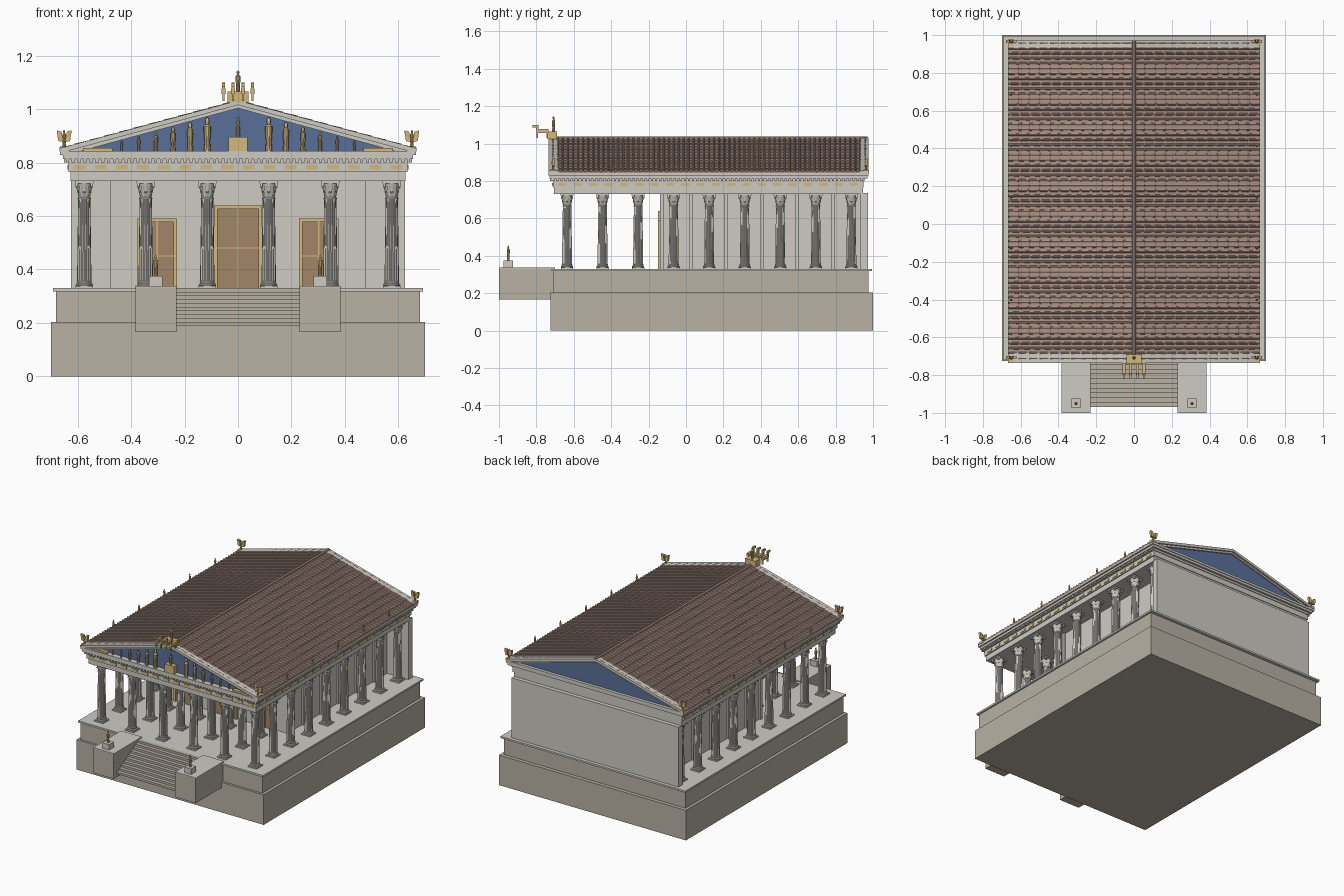
import bpy, bmesh, math
from mathutils import Vector

if "Cube" in bpy.data.objects:
    bpy.data.objects.remove(bpy.data.objects["Cube"])

def mat(name, c):
    m = bpy.data.materials.new(name)
    m.diffuse_color = (*c, 1)
    m.use_nodes = True
    m.node_tree.nodes["Principled BSDF"].inputs["Base Color"].default_value = m.diffuse_color
    return m

MARBLE = mat("marble", (0.62, 0.60, 0.55))
STONE = mat("stone", (0.48, 0.44, 0.37))
GOLD = mat("gold", (0.66, 0.48, 0.20))
BLUE = mat("blue", (0.10, 0.16, 0.32))
TILE = mat("terracotta", (0.42, 0.29, 0.24))
DOOR = mat("door_bronze", (0.36, 0.24, 0.14))

def box(bm, x0, x1, y0, y1, z0, z1):
    prism(bm, [(x0, z0), (x1, z0), (x1, z1), (x0, z1)], y0, y1)

def prism(bm, pts, y0, y1):
    """Extrude an xz outline along y."""
    a = [bm.verts.new((x, y0, z)) for x, z in pts]
    b = [bm.verts.new((x, y1, z)) for x, z in pts]
    bm.faces.new(a)
    bm.faces.new(b[::-1])
    for i in range(len(a)):
        j = (i + 1) % len(a)
        bm.faces.new((a[i], b[i], b[j], a[j]))

def lathe(bm, prof, x, y, z, n=12, flute=0.0):
    rings = []
    for r, h in prof:
        ring = []
        for i in range(n):
            t = 2 * math.pi * i / n
            q = r * (1 - flute * (i % 2))
            ring.append(bm.verts.new((x + q * math.cos(t), y + q * math.sin(t), z + h)))
        rings.append(ring)
    for a, b in zip(rings, rings[1:]):
        for i in range(n):
            j = (i + 1) % n
            bm.faces.new((a[i], a[j], b[j], b[i]))
    bm.faces.new(rings[0][::-1])
    bm.faces.new(rings[-1])

def figure(bm, x, y, z, h):
    """Simple robed standing figure."""
    prof = [(.10, 0), (.085, .3), (.11, .6), (.105, .74), (.04, .80), (.062, .87), (.055, .95), (.015, 1)]
    lathe(bm, [(r * h, k * h) for r, k in prof], x, y, z, 10)

def finish(bm, name, material, smooth=False):
    bmesh.ops.recalc_face_normals(bm, faces=bm.faces)
    me = bpy.data.meshes.new(name)
    bm.to_mesh(me)
    bm.free()
    me.materials.append(material)
    ob = bpy.data.objects.new(name, me)
    bpy.context.collection.objects.link(ob)
    if smooth:
        bpy.ops.object.select_all(action='DESELECT')
        ob.select_set(True)
        bpy.context.view_layer.objects.active = ob
        bpy.ops.object.shade_smooth_by_angle(angle=math.radians(35))
    return ob

def boxes(name, material, items):
    bm = bmesh.new()
    for b in items:
        box(bm, *b)
    return finish(bm, name, material)

# podium, stairs and cheek walls
boxes("podium", STONE, [(-.70, .70, -.725, 1, 0, .203), (-.68, .68, -.71, .975, .203, .32)])
boxes("podium_floor", MARBLE, [(-.692, .692, -.72, .995, .318, .33)])
N = 10
boxes("front_stairs", STONE, [(-.23, .23, -.97 + .25 * i / N, -.72, .19 if i == 0 else .19 + .014 * i, .19 + .014 * (i + 1))
                              for i in range(N)])
boxes("stair_cheeks", STONE, [(s * .307 - .077, s * .307 + .077, -1, -.70, .167, .332) for s in (-1, 1)])
boxes("cheek_caps", MARBLE, [(s * .307 - .078, s * .307 + .078, -1, -.70, .332, .338) for s in (-1, 1)])
boxes("statue_pedestals", MARBLE, [(s * .307 - .025, s * .307 + .025, -.975, -.925, .338, .375) for s in (-1, 1)])

# cella with pilasters and full-width back wall
walls = [(-.465, .465, -.135, .95, .33, .735), (-.625, .625, .93, .972, .33, .735)]
for s in (-1, 1):
    walls += [(s * .468 - .008, s * .468 + .008, y - .01, y + .01, .33, .735)
              for y in (-.128, .025, .215, .405, .595, .785)]
boxes("cella_walls", MARBLE, walls)

# three doorways
frame, panel = [], []
for cx, w, top, mid in ((0, .09, .64, .48), (-.302, .074, .59, .45), (.302, .074, .59, .45)):
    f = .013
    panel.append((cx - w + f, cx + w - f, -.142, -.134, .33, top - f))
    frame += [(cx - w, cx - w + f, -.15, -.134, .33, top), (cx + w - f, cx + w, -.15, -.134, .33, top),
              (cx - w, cx + w, -.15, -.134, top - f, top),
              (cx - w + f, cx + w - f, -.145, -.14, mid - .002, mid + .002),
              (cx - .002, cx + .002, -.145, -.14, .33, top - f)]
boxes("door_panels", DOOR, panel)
boxes("door_frames", GOLD, frame)

# one column with base, fluted shaft and leafy capital
bm = bmesh.new()
box(bm, -.033, .033, -.033, .033, 0, .008)
lathe(bm, [(.031, .008), (.033, .012), (.031, .016), (.027, .018), (.027, .021), (.029, .024), (.027, .027)], 0, 0, 0, 24)
lathe(bm, [(.0265, .027), (.026, .12), (.0245, .22), (.0225, .335)], 0, 0, 0, 40, .07)
lathe(bm, [(.024, .333), (.025, .337), (.022, .341), (.023, .365), (.031, .392)], 0, 0, 0, 20)
for row, (z, h) in enumerate(((.34, .022), (.345, .038))):
    for i in range(8):
        t = math.pi * (i + .5 * row) / 4
        d, s = Vector((math.cos(t), math.sin(t), 0)), Vector((-math.sin(t), math.cos(t), 0))
        strip = []
        for r, k, w in ((.022, 0, .006), (.027, .7, .008), (.033, 1, .005), (.034, .85, .003)):
            c = d * r + Vector((0, 0, z + k * h))
            strip.append((bm.verts.new(c - s * w), bm.verts.new(c + s * w)))
        for a, b in zip(strip, strip[1:]):
            bm.faces.new((a[0], a[1], b[1], b[0]))
for sx in (-1, 1):
    for sy in (-1, 1):
        box(bm, sx * .028 - .005, sx * .028 + .005, sy * .028 - .005, sy * .028 + .005, .378, .392)
box(bm, -.035, .035, -.035, .035, .392, .403)
column = finish(bm, "column", MARBLE, True)
spots = [(-.575 + .23 * i, -.636 + .19 * j) for j in range(9) for i in range(6) if j < 3 or i in (0, 5)]
for k, (x, y) in enumerate(spots):
    ob = column if k == 0 else bpy.data.objects.new("column", column.data)
    if k:
        bpy.context.collection.objects.link(ob)
    ob.location = (x, y, .33)

# stepped entablature with dentils and gilt plaques
boxes("entablature", MARBLE, [(-w, w, a, b, c, d) for w, a, b, c, d in (
    (.627, -.705, .945, .73, .765), (.634, -.712, .95, .765, .80), (.638, -.716, .955, .80, .813),
    (.655, -.73, .97, .813, .828), (.665, -.735, .975, .828, .843))])
dent = [(x - .006, x + .006, -.727, -.71, .80, .813) for x in [-.638 + .022 * i for i in range(59)]]
plaq = [(x - .022, x + .022, -.716, -.71, .773, .79) for x in [-.5925 + .079 * i for i in range(16)]]
for s in (-1, 1):
    dent += [(s * .643 - .008, s * .643 + .008, y - .006, y + .006, .80, .813) for y in [-.71 + .022 * i for i in range(76)]]
    plaq += [(s * .634 - .004, s * .634 + .004, y - .022, y + .022, .773, .79) for y in [-.66 + .082 * i for i in range(20)]]
boxes("dentils", MARBLE, dent)
boxes("gilt_plaques", GOLD, plaq)

# blue pediment fields and raking cornices
bm = bmesh.new()
for y0, y1 in ((-.70, -.68), (.93, .955)):
    prism(bm, [(-.63, .842), (.63, .842), (0, 1.015)], y0, y1)
finish(bm, "pediment_fields", BLUE)
bm = bmesh.new()
for y0, y1, a, b in ((-.735, -.68, -.722, -.68), (.93, .975, .93, .965)):
    for s in (-1, 1):
        prism(bm, [(s * .668, .842), (s * .668, .853), (0, 1.032), (0, 1.015), (s * .64, .842)], y0, y1)
        prism(bm, [(s * .64, .842), (0, 1.016), (0, 1.003), (s * .59, .842)], a, b)
finish(bm, "raking_cornices", MARBLE)

# tiled roof: stepped courses with rounded cover tiles
def slope(x):
    return 1.026 - .27 * x
bm = bmesh.new()
C, R = 12, 63
for s in (-1, 1):
    for c in range(C):
        x0, x1 = .665 * c / C, .665 * (c + 1) / C
        prism(bm, [(s * x0, slope(x0)), (s * x1, slope(x1) + .004), (s * x1, slope(x1) - .012), (s * x0, slope(x0) - .012)],
              -.722, .968)
        for k in range(R):
            y = -.712 + 1.67 * k / (R - 1)
            ends = []
            for x, r in ((x0, .006), (x1 + .002, .008)):
                ends.append([bm.verts.new((s * x, y + r * math.cos(math.pi * i / 4),
                                           slope(x) + r * 1.2 * math.sin(math.pi * i / 4))) for i in range(5)])
            for i in range(4):
                bm.faces.new((ends[0][i], ends[0][i + 1], ends[1][i + 1], ends[1][i]))
            bm.faces.new(ends[1])
finish(bm, "roof_tiles", TILE)
bm = bmesh.new()
prism(bm, [(-.011, 1.02), (.011, 1.02), (.009, 1.034), (0, 1.038), (-.009, 1.034)], -.725, .97)
finish(bm, "roof_ridge", TILE)

# gilded statues: stairs, eaves, pediment
bm = bmesh.new()
for s in (-1, 1):
    figure(bm, s * .307, -.95, .375, .08)
    for y in (-.402, -.13, .14, .413, .685):
        figure(bm, s * .65, y, .846, .058)
    for i, h in enumerate((.125, .107, .09, .072, .055, .04)):
        figure(bm, s * (.115 + .064 * i), -.718, .843, h)
    figure(bm, s * .59, -.72, .843, .028)
    x = s * .525
    box(bm, x - .055, x + .055, -.728, -.705, .843, .855)
box(bm, -.035, .035, -.733, -.70, .843, .895)
figure(bm, 0, -.718, .893, .075)
finish(bm, "gilded_statues", GOLD, True)

# winged figures on the four corners
bm = bmesh.new()
for sx in (-1, 1):
    for y in (-.712, .962):
        x = sx * .65
        box(bm, x - .016, x + .016, y - .016, y + .016, .843, .86)
        figure(bm, x, y, .86, .062)
        for w in (-1, 1):
            prism(bm, [(x + w * .003, .878), (x + w * .022, .88), (x + w * .028, .92), (x + w * .01, .915)], y - .004, y + .012)
finish(bm, "corner_winged_figures", GOLD)

# four-horse chariot on the front gable
bm = bmesh.new()
box(bm, -.04, .04, -.74, -.69, 1.025, 1.065)
figure(bm, 0, -.708, 1.06, .085)
for x in (-.054, -.019, .019, .054):
    box(bm, x - .008, x + .008, -.80, -.735, 1.057, 1.077)
    box(bm, x - .005, x + .005, -.803, -.788, 1.07, 1.10)
    box(bm, x - .005, x + .005, -.82, -.79, 1.085, 1.098)
    for y in (-.795, -.742):
        box(bm, x - .004, x + .004, y - .004, y + .004, 1.03, 1.06)
finish(bm, "gable_chariot", GOLD)
